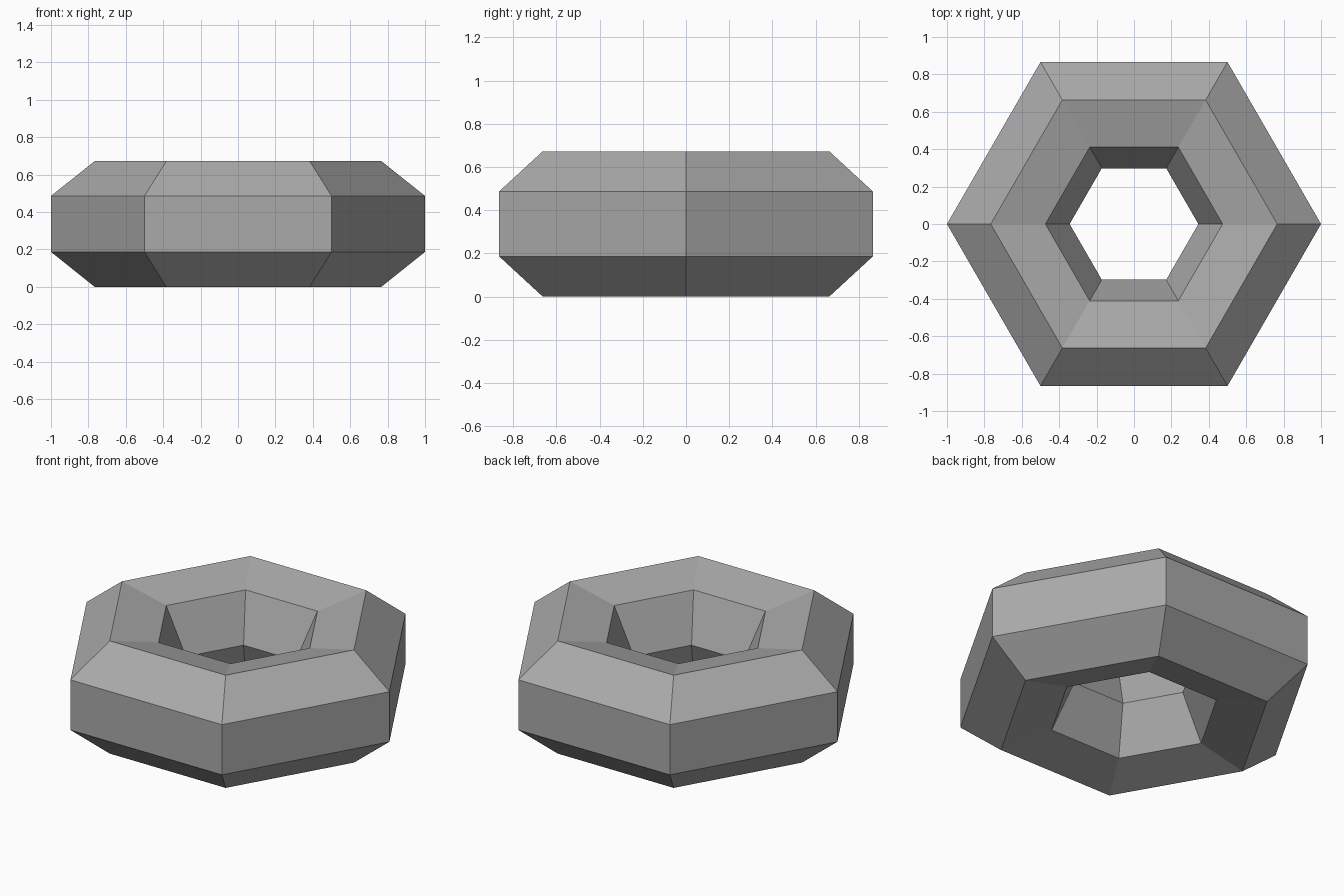
import bpy
import bmesh
from math import cos, sin, pi

default = bpy.data.objects.get("Cube")
if default:
    bpy.data.objects.remove(default, do_unlink=True)

SIDES, PROFILE_SIDES = 6, 7
TUBE = 0.345
RING = 1 - TUBE * cos(pi / PROFILE_SIDES)
HEIGHT = TUBE * cos(pi / (2 * PROFILE_SIDES))

# Plain grey surface
grey = bpy.data.materials.new("grey")
grey.use_nodes = True
colour = (0.4, 0.4, 0.4, 1)
grey.diffuse_color = colour
grey.node_tree.nodes["Principled BSDF"].inputs["Base Color"].default_value = colour

# Seven-sided section, one corner pointing at the hole, swept round a hexagon
bm = bmesh.new()
rings = []
for i in range(SIDES):
    turn = 2 * pi * i / SIDES
    ring = []
    for j in range(PROFILE_SIDES):
        a = pi + 2 * pi * j / PROFILE_SIDES
        r = RING + TUBE * cos(a)
        ring.append(bm.verts.new((r * cos(turn), r * sin(turn), HEIGHT + TUBE * sin(a))))
    rings.append(ring)

for i in range(SIDES):
    here, following = rings[i], rings[(i + 1) % SIDES]
    for j in range(PROFILE_SIDES):
        k = (j + 1) % PROFILE_SIDES
        bm.faces.new((here[j], following[j], following[k], here[k]))
bmesh.ops.recalc_face_normals(bm, faces=bm.faces)

mesh = bpy.data.meshes.new("hexagonal_ring")
bm.to_mesh(mesh)
bm.free()
mesh.materials.append(grey)
bpy.context.collection.objects.link(bpy.data.objects.new("hexagonal_ring", mesh))
